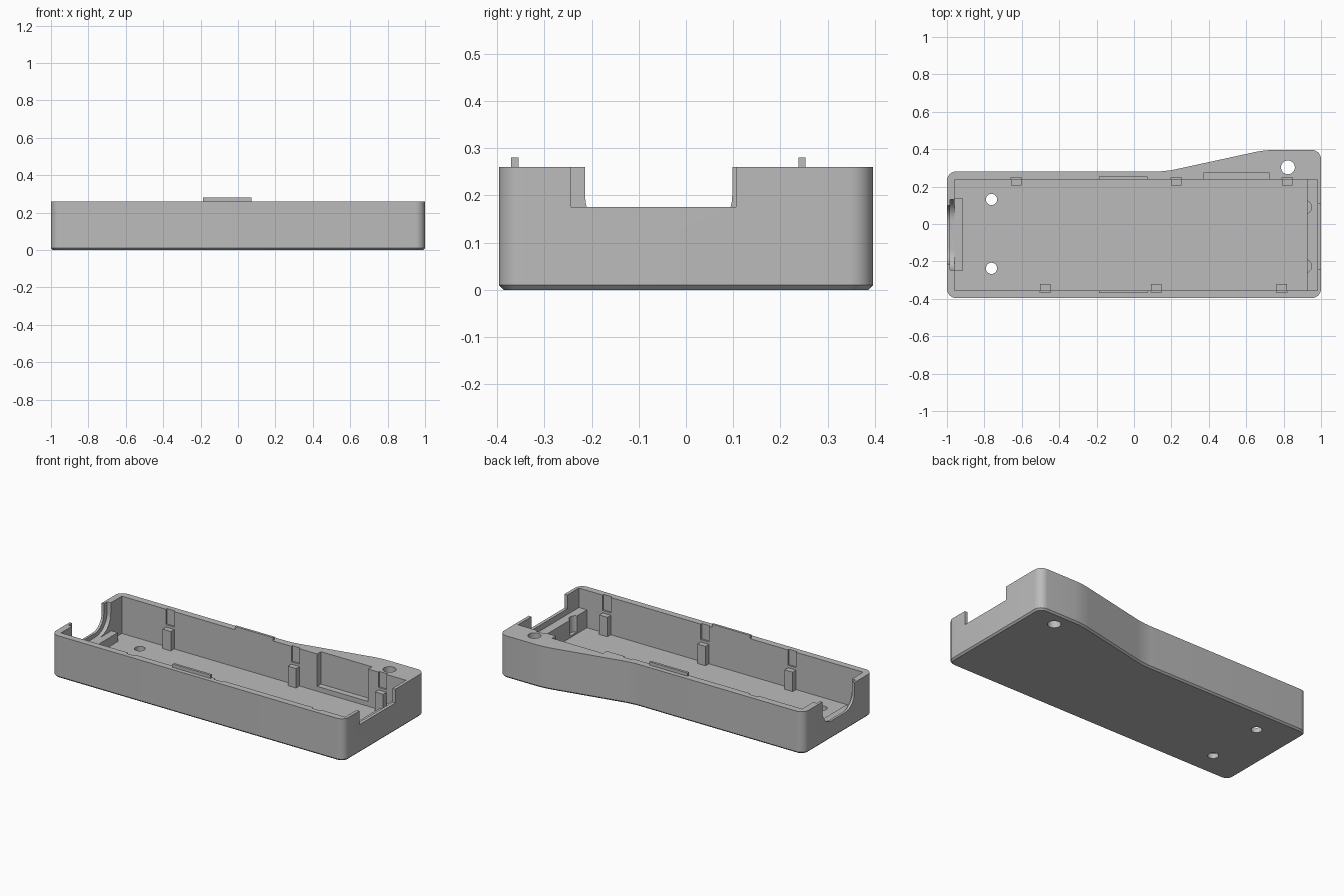
import bpy, bmesh, math

if "Cube" in bpy.data.objects:
    bpy.data.objects.remove(bpy.data.objects["Cube"])

grey = bpy.data.materials.new("plain grey")
grey.use_nodes = True
COLOUR = (0.5, 0.5, 0.5, 1)
grey.diffuse_color = COLOUR
grey.node_tree.nodes["Principled BSDF"].inputs["Base Color"].default_value = COLOUR

TOP, FLOOR = 0.26, 0.03
LEFT, RIGHT, FRONT, BACK = -0.96, 0.98, -0.355, 0.238   # inside faces of the walls


def make_object(name, bm):
    bmesh.ops.recalc_face_normals(bm, faces=bm.faces)
    mesh = bpy.data.meshes.new(name)
    bm.to_mesh(mesh)
    bm.free()
    ob = bpy.data.objects.new(name, mesh)
    bpy.context.collection.objects.link(ob)
    mesh.materials.append(grey)
    return ob


def extrude(name, points, direction):
    bm = bmesh.new()
    face = bm.faces.new([bm.verts.new(p) for p in points])
    new = bmesh.ops.extrude_face_region(bm, geom=[face])["geom"]
    bmesh.ops.translate(bm, vec=direction,
                        verts=[v for v in new if isinstance(v, bmesh.types.BMVert)])
    return make_object(name, bm)


def box(name, x0, x1, y0, y1, z0, z1):
    return extrude(name, [(x0, y0, z0), (x1, y0, z0), (x1, y1, z0), (x0, y1, z0)],
                   (0, 0, z1 - z0))


def cylinder(name, x, y, r, z0, z1):
    ring = [math.tau * i / 32 for i in range(32)]
    return extrude(name, [(x + r * math.cos(a), y + r * math.sin(a), z0) for a in ring],
                   (0, 0, z1 - z0))


def u_shape(name, x0, x1, y0, y1, z0, r):
    """Slot open at the top with rounded lower corners, running along x."""
    pts = [(x0, y1, 0.4), (x0, y0, 0.4)]
    for cy, start in ((y0 + r, math.pi), (y1 - r, 1.5 * math.pi)):
        for i in range(11):
            a = start + i * math.pi / 20
            pts.append((x0, cy + r * math.cos(a), z0 + r + r * math.sin(a)))
    return extrude(name, pts, (x1 - x0, 0, 0))


def apply(ob, modifier):
    with bpy.context.temp_override(object=ob, active_object=ob):
        bpy.ops.object.modifier_apply(modifier=modifier.name)


def cut(ob, cutter):
    mod = ob.modifiers.new("cut", "BOOLEAN")
    mod.operation, mod.solver, mod.object = "DIFFERENCE", "EXACT", cutter
    apply(ob, mod)
    bpy.data.objects.remove(cutter)


# Outer shell: outline with one flared back corner
outline = [(-1, -0.396), (1, -0.396), (1, 0.396), (0.7, 0.396), (0.17, 0.281), (-1, 0.281)]
shell = extrude("case_shell", [(x, y, 0) for x, y in outline], (0, 0, TOP))
bm = bmesh.new()
bm.from_mesh(shell.data)
upright = [e for e in bm.edges if abs(e.verts[0].co.z - e.verts[1].co.z) > 0.1]
bmesh.ops.bevel(bm, geom=upright, offset=0.05, segments=8, profile=0.5, affect="EDGES")
rim = [e for e in bm.edges if all(v.co.z < 0.001 for v in e.verts)]
bmesh.ops.bevel(bm, geom=rim, offset=0.01, segments=1, affect="EDGES")
bm.to_mesh(shell.data)
bm.free()

# Cavity and end openings
cut(shell, box("cavity", LEFT, RIGHT, FRONT, BACK, FLOOR, 0.4))
cut(shell, box("end_notch", 0.95, 1.1, -0.244, 0.106, 0.175, 0.4))
cut(shell, u_shape("cable_slot", -1.1, -0.93, -0.214, 0.098, 0.11, 0.09))
cut(shell, u_shape("cable_slot_flare", -0.985, -0.93, -0.247, 0.13, 0.085, 0.11))

# Pocket in the thick part of the back wall
cut(shell, box("wall_pocket", 0.374, 0.722, BACK - 0.02, 0.275, 0.06, 0.4))

# Through holes
for x, y, r in ((-0.762, 0.131, 0.03), (-0.762, -0.237, 0.03), (0.823, 0.303, 0.037)):
    cut(shell, cylinder("hole", x, y, r, -0.1, 0.4))

# Clip recesses in the walls, each above a small post
for wall, side, places in (("back", 1, (-0.63, 0.225, 0.82)),
                           ("front", -1, (-0.475, 0.12, 0.79))):
    face = BACK if side > 0 else FRONT
    for n, x in enumerate(places, 1):
        inner, outer = sorted((face - side * 0.02, face + side * 0.011))
        cut(shell, box("recess", x - 0.028, x + 0.028, inner, outer, 0.165, 0.4))
        inner, outer = sorted((face - side * 0.033, face + side * 0.004))
        box(f"{wall}_post_{n}", x - 0.028, x + 0.028, inner, outer, FLOOR - 0.005, 0.15)
    # Locating ridge on the rim
    near, far = sorted((face, face + side * 0.015))
    box(f"{wall}_rim_ridge", -0.188, 0.072, near, far, TOP - 0.02, 0.28)

# Shelf inside the notched end, with two rounded grooves
shelf = box("end_shelf", 0.925, RIGHT + 0.005, FRONT - 0.005, BACK + 0.005, FLOOR - 0.005, 0.14)
for y in (0.09, -0.225):
    cut(shelf, cylinder("groove", 0.915, y, 0.035, FLOOR + 0.01, 0.4))

# Low rib inside the cable end
box("cable_rib", LEFT - 0.005, -0.917, -0.25, 0.138, FLOOR - 0.005, 0.085)

for ob in (shell, shelf):
    bpy.ops.object.select_all(action="DESELECT")
    ob.select_set(True)
    bpy.context.view_layer.objects.active = ob
    bpy.ops.object.shade_smooth_by_angle(angle=math.radians(30))
